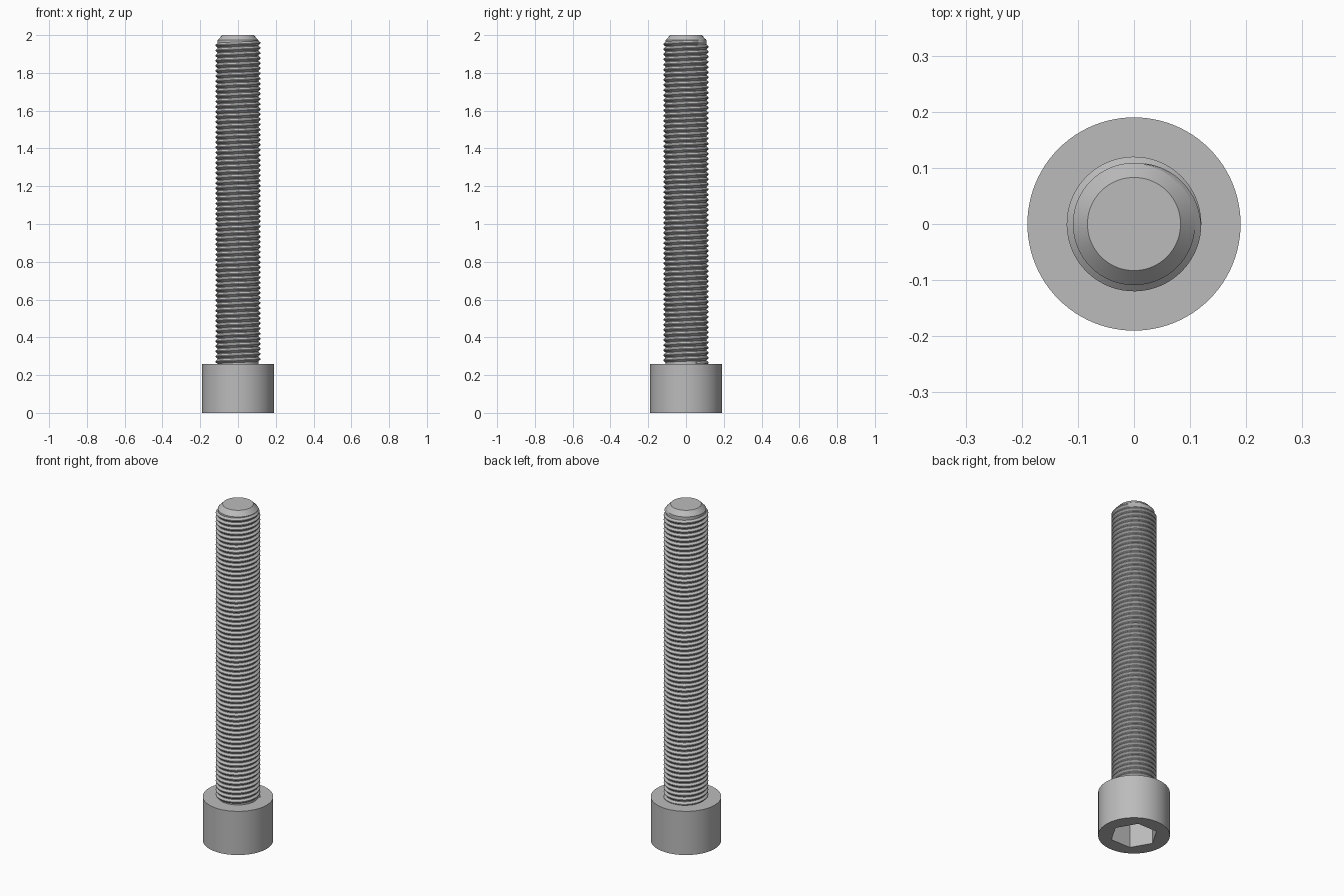
import bpy, bmesh, math

if "Cube" in bpy.data.objects:
    bpy.data.objects.remove(bpy.data.objects["Cube"])

HEAD_R, HEAD_H = 0.19, 0.26
SOCKET_R, SOCKET_D = 0.127, 0.14
CORE_R, CREST_R, TIP_R = 0.109, 0.12, 0.083
TOP, PITCH, SIDES = 2.0, 0.027, 64

steel = bpy.data.materials.new("grey steel")
steel.use_nodes = True
GREY = (0.5, 0.5, 0.5, 1)
steel.diffuse_color = GREY
steel.node_tree.nodes["Principled BSDF"].inputs["Base Color"].default_value = GREY


def ring(bm, radius, z, sides):
    """Closed circle of vertices, first corner on +x."""
    return [bm.verts.new((radius * math.cos(math.tau * i / sides),
                          radius * math.sin(math.tau * i / sides), z))
            for i in range(sides)]


def bridge(bm, a, b):
    n = len(a)
    for i in range(n):
        j = (i + 1) % n
        bm.faces.new((a[i], a[j], b[j], b[i]))


def finish(bm, name):
    bmesh.ops.recalc_face_normals(bm, faces=bm.faces)
    mesh = bpy.data.meshes.new(name)
    bm.to_mesh(mesh)
    bm.free()
    mesh.materials.append(steel)
    obj = bpy.data.objects.new(name, mesh)
    bpy.context.collection.objects.link(obj)
    bpy.ops.object.select_all(action='DESELECT')
    obj.select_set(True)
    bpy.context.view_layer.objects.active = obj
    bpy.ops.object.shade_smooth_by_angle(angle=math.radians(25))
    return obj


# Cylindrical head with a hexagonal socket in its underside
bm = bmesh.new()
rim = ring(bm, HEAD_R, 0, 96)
top = ring(bm, HEAD_R, HEAD_H, 96)
mouth = ring(bm, SOCKET_R, 0, 6)
floor = ring(bm, SOCKET_R, SOCKET_D, 6)
bridge(bm, rim, top)
bm.faces.new(top)
bridge(bm, mouth, floor)
bm.faces.new(floor)
step = len(rim) // 6
for k in range(6):
    arc = [rim[(k * step + i) % len(rim)] for i in range(step + 1)]
    bm.faces.new(arc + [mouth[(k + 1) % 6], mouth[k]])
finish(bm, "socket_head")

# Plain core of the shank with a chamfered tip
bm = bmesh.new()
base = ring(bm, CORE_R, HEAD_H - 0.02, SIDES)
shoulder = ring(bm, CORE_R, TOP - 0.027, SIDES)
tip = ring(bm, TIP_R, TOP, SIDES)
bridge(bm, base, shoulder)
bridge(bm, shoulder, tip)
bm.faces.new(base)
bm.faces.new(tip)
finish(bm, "shank_core")

# Right-handed helical thread ridge that fades out at the tip
bm = bmesh.new()
z_end, end_angle = TOP - 0.035, math.radians(80)
turns = (z_end - HEAD_H) / PITCH
steps = int(turns * SIDES)
previous = None
for s in range(steps + 1):
    back = math.tau * s / SIDES
    angle = end_angle - back
    z = z_end - PITCH * s / SIDES
    fade = min(1, 0.05 + back / (math.pi / 2))
    crest = CORE_R + (CREST_R - CORE_R) * fade
    profile = ((CORE_R - 0.002, -0.5), (crest, -0.07), (crest, 0.07), (CORE_R - 0.002, 0.5))
    section = [bm.verts.new((r * math.cos(angle), r * math.sin(angle), z + h * PITCH))
               for r, h in profile]
    if previous:
        bridge(bm, previous, section)
    else:
        bm.faces.new(section)
    previous = section
bm.faces.new(previous)
finish(bm, "thread_ridge")
